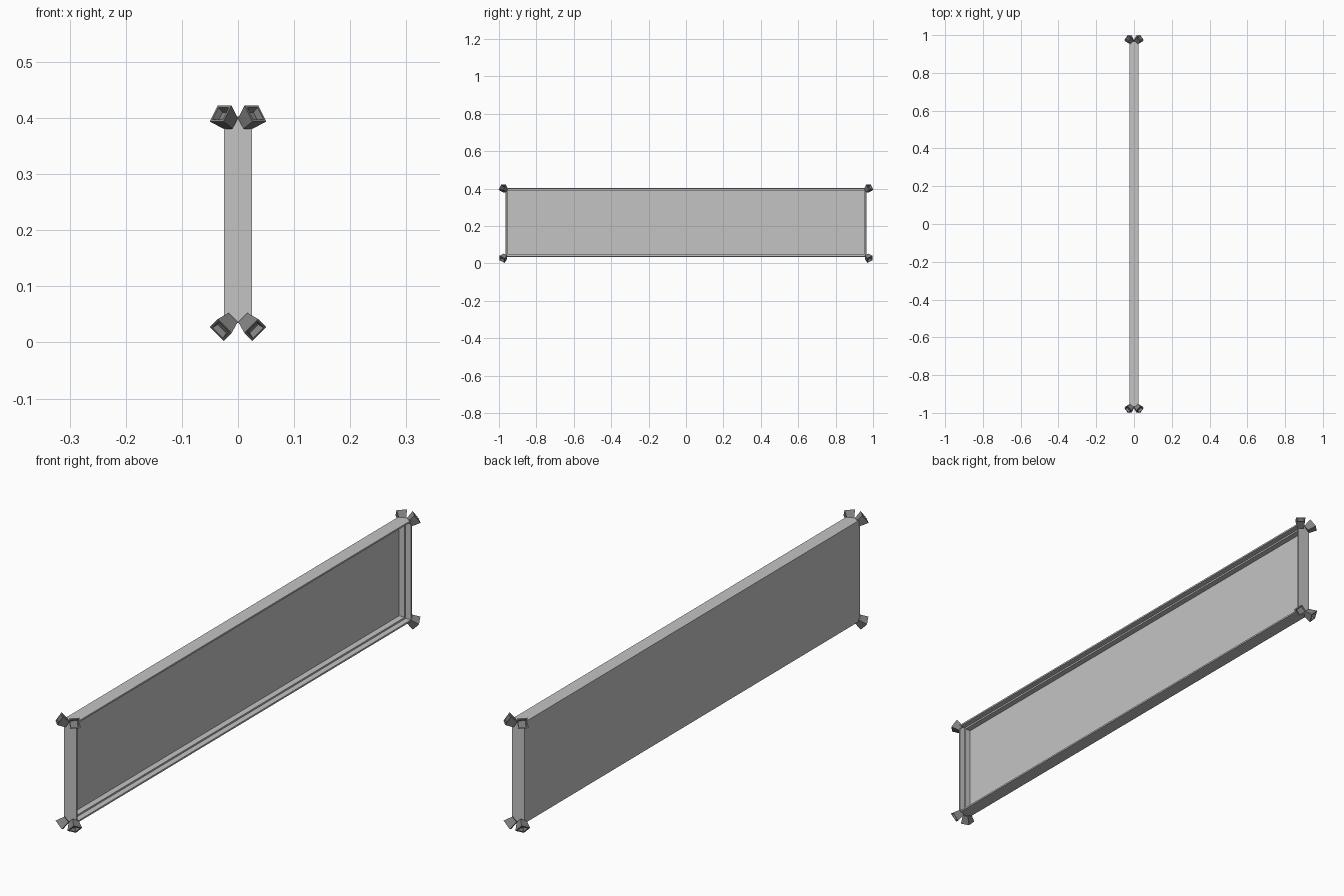
import bpy
import bmesh
from mathutils import Vector

if "Cube" in bpy.data.objects:
    bpy.data.objects.remove(bpy.data.objects["Cube"], do_unlink=True)


def make_material(name, value):
    mat = bpy.data.materials.new(name)
    mat.use_nodes = True
    colour = (value, value, value, 1)
    mat.diffuse_color = colour
    mat.node_tree.nodes["Principled BSDF"].inputs["Base Color"].default_value = colour
    return mat


light_grey = make_material("light grey", 0.55)
dark_grey = make_material("dark grey", 0.22)


def finish(bm, name, mat):
    bmesh.ops.recalc_face_normals(bm, faces=bm.faces)
    mesh = bpy.data.meshes.new(name)
    bm.to_mesh(mesh)
    bm.free()
    mesh.materials.append(mat)
    obj = bpy.data.objects.new(name, mesh)
    bpy.context.collection.objects.link(obj)
    return obj


# Shallow tray: nested rectangular loops from the closed back to the stepped rim
HALF_Y, BOTTOM, TOP = 0.965, 0.035, 0.403
BACK, RIM, STEP, FLOOR = -0.025, 0.025, 0.004, -0.018


def tray_loop(bm, x, inset):
    y, low, high = HALF_Y - inset, BOTTOM + inset, TOP - inset
    return [bm.verts.new((x, *p)) for p in ((-y, low), (y, low), (y, high), (-y, high))]


def bridge(bm, a, b):
    for i in range(len(a)):
        j = (i + 1) % len(a)
        bm.faces.new((a[i], a[j], b[j], b[i]))


bm = bmesh.new()
loops = [tray_loop(bm, x, inset) for x, inset in
         ((BACK, 0), (RIM, 0), (RIM, 0.006), (STEP, 0.006), (STEP, 0.012), (FLOOR, 0.012))]
for a, b in zip(loops, loops[1:]):
    bridge(bm, a, b)
bm.faces.new(loops[0])
bm.faces.new(loops[-1])
finish(bm, "tray_panel", light_grey)


# Flared corner caps: hollow square frustums pointing out along each diagonal
def corner_cap(name, sx, sy, top):
    axis = Vector((sx, sy, 1 if top else -1)).normalized()
    centre = Vector((sx * 0.031, sy * 0.983, 0.408 if top else 0.022))
    side = Vector((sx, -sy, 0)) if top else Vector((sx, 0, 1))
    side.normalize()
    up = axis.cross(side)

    bm = bmesh.new()

    def square(depth, half):
        middle = centre - axis * depth
        return [bm.verts.new(middle + side * half * i + up * half * j)
                for i, j in ((-1, -1), (1, -1), (1, 1), (-1, 1))]

    rings = [square(d, h) for d, h in
             ((0.031, 0.0115), (0, 0.0175), (0, 0.013), (0.012, 0.011))]
    for a, b in zip(rings, rings[1:]):
        bridge(bm, a, b)
    bm.faces.new(rings[0])
    bm.faces.new(rings[-1])
    finish(bm, name, dark_grey)


for sx, x_name in ((1, "left"), (-1, "right")):
    for sy, y_name in ((-1, "front"), (1, "back")):
        for top, z_name in ((True, "top"), (False, "bottom")):
            corner_cap(f"{z_name}_{y_name}_{x_name}_cap", sx, sy, top)
